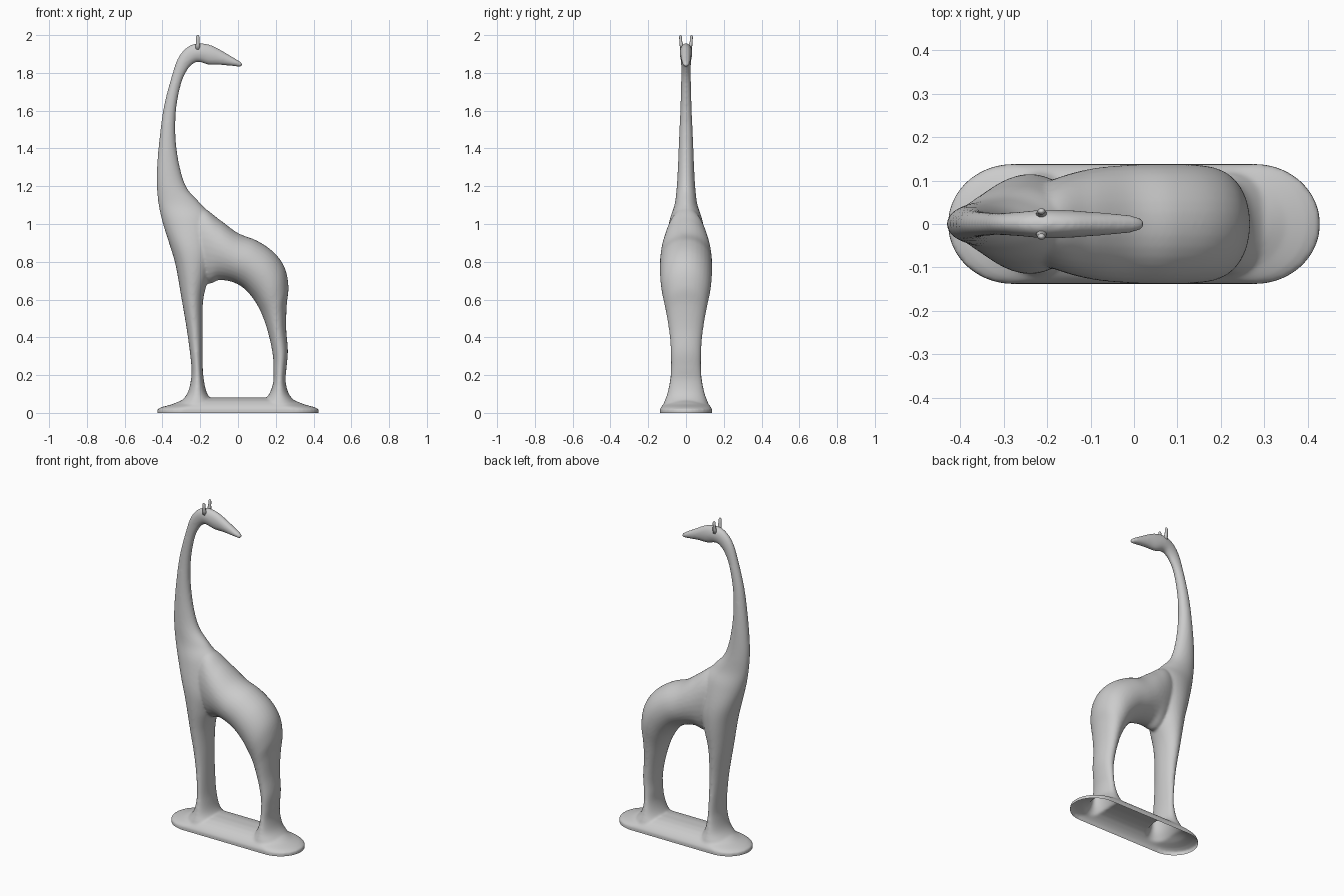
import bpy, bmesh
from math import sin, cos, pi
from mathutils import Vector

if "Cube" in bpy.data.objects:
    bpy.data.objects.remove(bpy.data.objects["Cube"])

SIDES = 32
bm = bmesh.new()


def skin(rings):
    """Bridge point rings into a closed tube."""
    loops = [[bm.verts.new(p) for p in ring] for ring in rings]
    n = len(loops[0])
    faces = []
    for r0, r1 in zip(loops, loops[1:]):
        for i in range(n):
            j = (i + 1) % n
            faces.append(bm.faces.new((r0[i], r0[j], r1[j], r1[i])))
    faces.append(bm.faces.new(loops[0][::-1]))
    faces.append(bm.faces.new(loops[-1]))
    bmesh.ops.recalc_face_normals(bm, faces=faces)


def smooth_path(keys, steps=6):
    """Catmull-Rom interpolation of section tuples."""
    k = [Vector(s) for s in keys]
    k = [k[0]] + k + [k[-1]]
    out = []
    for a, b, c, d in zip(k, k[1:], k[2:], k[3:]):
        for s in range(steps):
            t = s / steps
            out.append(0.5 * (2 * b + (c - a) * t + (2 * a - 5 * b + 4 * c - d) * t * t
                              + (3 * b - a - 3 * c + d) * t ** 3))
    return out + [k[-1]]


def loft(keys):
    """Each key: outer x, z, inner x, z of the side outline, and half width."""
    rings = []
    for ax, az, bx, bz, w in smooth_path(keys):
        ring = []
        for i in range(SIDES):
            t = 2 * pi * i / SIDES
            u = cos(t) / 2
            ring.append(((ax + bx) / 2 + (ax - bx) * u, w * sin(t),
                         (az + bz) / 2 + (az - bz) * u))
        rings.append(ring)
    skin(rings)


# Front leg, chest, neck and head
loft([
    (-.38, 0, -.07, 0, .125), (-.315, .05, -.12, .05, .118), (-.27, .1, -.162, .1, .1),
    (-.25, .17, -.18, .17, .086), (-.247, .25, -.187, .25, .08),
    (-.268, .42, -.188, .42, .079), (-.298, .6, -.184, .6, .095),
    (-.33, .78, -.15, .73, .112), (-.365, .9, -.12, .85, .113),
    (-.397, 1.0, -.14, 1.03, .088), (-.42, 1.1, -.2, 1.11, .06),
    (-.43, 1.2, -.27, 1.19, .049), (-.429, 1.3, -.308, 1.3, .043),
    (-.416, 1.45, -.33, 1.45, .037), (-.393, 1.62, -.328, 1.6, .030),
    (-.352, 1.78, -.302, 1.74, .026), (-.317, 1.88, -.268, 1.815, .026),
    (-.267, 1.938, -.235, 1.85, .029), (-.21, 1.957, -.205, 1.858, .033),
    (-.15, 1.949, -.155, 1.843, .032), (-.1, 1.926, -.1, 1.842, .028),
    (-.03, 1.885, -.035, 1.837, .023), (.01, 1.861, .005, 1.832, .017),
    (.024, 1.848, .022, 1.834, .008)])

# Body and rear leg
loft([
    (-.3, 1.04, -.27, .74, .06), (-.2, 1.09, -.16, .685, .105),
    (-.1, 1.025, -.1, .703, .127), (0, .952, -.03, .693, .136),
    (.1, .912, .03, .66, .138), (.19, .85, .08, .605, .137),
    (.247, .77, .113, .55, .13), (.267, .67, .135, .5, .115),
    (.258, .57, .155, .44, .1), (.255, .45, .175, .36, .086),
    (.264, .33, .187, .28, .08), (.257, .24, .188, .22, .08),
    (.252, .17, .186, .16, .086), (.27, .1, .165, .1, .1),
    (.315, .05, .125, .05, .118), (.38, 0, .07, 0, .125)])

# Mounded base, extended below the ground so it can be cut open
base = []
for z, hl, hw in [(-.04, .428, .138), (.02, .428, .138), (.032, .4, .131), (.045, .35, .12),
                  (.062, .31, .098), (.075, .27, .066), (.081, .22, .03)]:
    ring = []
    for i in range(48):
        t = 2 * pi * (i + .5) / 48
        side = 1 if cos(t) > 0 else -1
        ring.append((side * (hl - .15) + .15 * cos(t), hw * sin(t), z))
    base.append(ring)
skin(base)

mesh = bpy.data.meshes.new("animal_and_base")
bm.to_mesh(mesh)
bm.free()
statue = bpy.data.objects.new("animal_and_base", mesh)
bpy.context.collection.objects.link(statue)

# Fuse the parts into one soft skin
remesh = statue.modifiers.new("fuse", "REMESH")
remesh.mode = "VOXEL"
remesh.voxel_size = .0065
soften = statue.modifiers.new("soften", "SMOOTH")
soften.factor = .5
soften.iterations = 10
graph = bpy.context.evaluated_depsgraph_get()
fused = bpy.data.meshes.new_from_object(statue.evaluated_get(graph))
statue.modifiers.clear()
statue.data = fused

# Open the hollow underside
bm = bmesh.new()
bm.from_mesh(fused)
bmesh.ops.bisect_plane(bm, geom=bm.verts[:] + bm.edges[:] + bm.faces[:],
                       plane_co=(0, 0, 0), plane_no=(0, 0, 1), clear_inner=True)
for f in bm.faces:
    f.smooth = True
bm.to_mesh(fused)
bm.free()

# Pair of small rounded horns
for name, s in (("left_horn", -1), ("right_horn", 1)):
    bm = bmesh.new()
    skin([[(-.213 + r * cos(2 * pi * i / 16), s * y + r * .8 * sin(2 * pi * i / 16), z)
           for i in range(16)]
          for z, y, r in [(1.925, .02, .014), (1.95, .025, .011), (1.97, .028, .009),
                          (1.99, .029, .009), (1.997, .029, .006), (2.0, .029, .002)]])
    for f in bm.faces:
        f.smooth = True
    me = bpy.data.meshes.new(name)
    bm.to_mesh(me)
    bm.free()
    bpy.context.collection.objects.link(bpy.data.objects.new(name, me))
